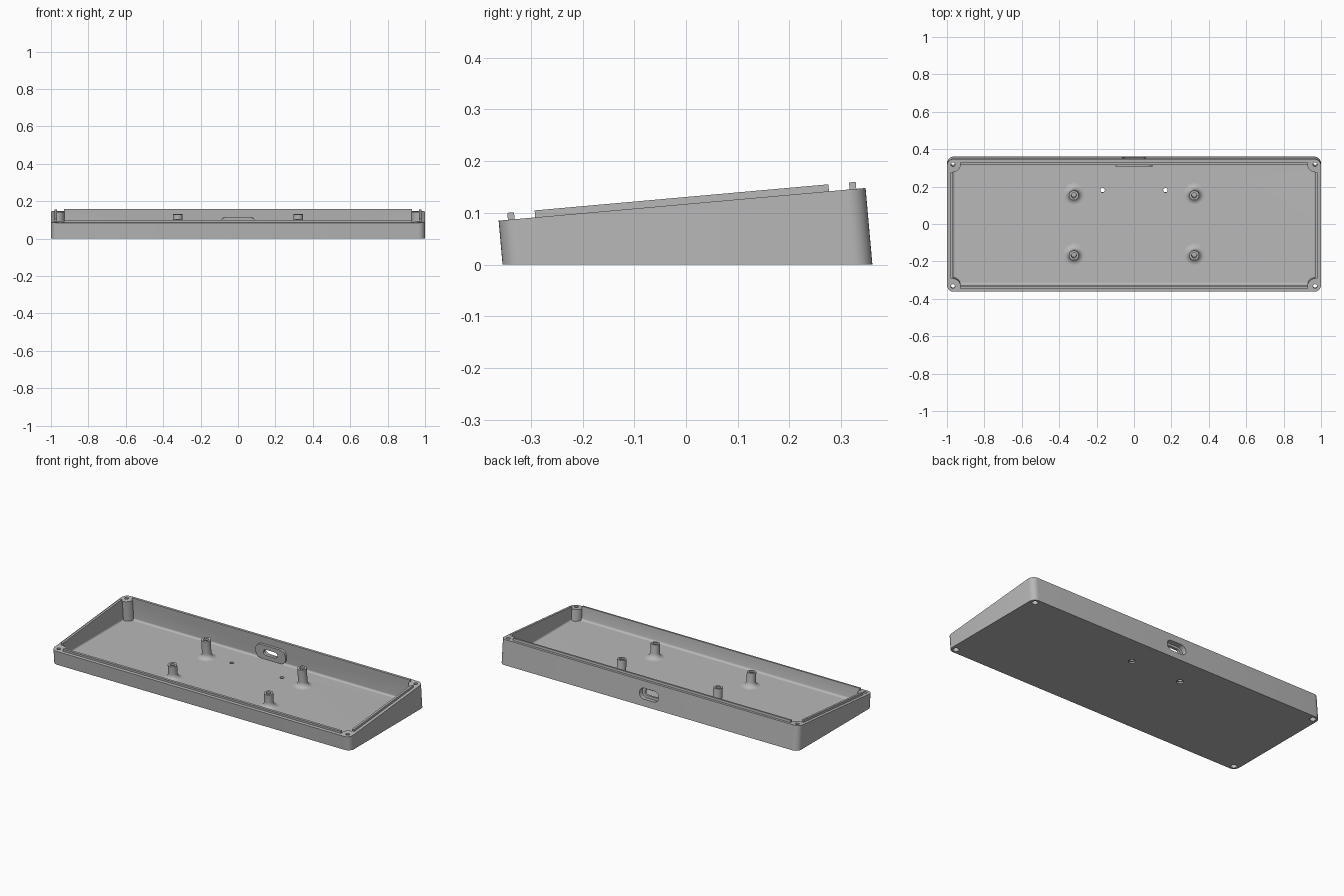
import bpy, bmesh, math
from mathutils import Vector

if "Cube" in bpy.data.objects:
    bpy.data.objects.remove(bpy.data.objects["Cube"])

# Tilted frame: u = x, v = depth along the sloped rim, w = normal to the rim (rim is w = 0)
TILT = math.radians(5.08)
C, S = math.cos(TILT), math.sin(TILT)
OY, OZ = -0.0075, 0.1165
FLOOR = 0.021

grey = bpy.data.materials.new("case_grey")
grey.diffuse_color = (0.48, 0.48, 0.48, 1)
grey.use_nodes = True
grey.node_tree.nodes["Principled BSDF"].inputs["Base Color"].default_value = grey.diffuse_color


def place(u, v, w):
    return Vector((u, OY + v * C - w * S, OZ + v * S + w * C))


def ring(outline, w=None, z=None):
    """Outline carried to a rim-parallel level w, or along the tilt to a world height z."""
    return [place(u, v, w if z is None else (z - OZ - v * S) / C) for u, v in outline]


def rounded(hx, hy, r, cx=0, cy=0, n=8):
    pts = []
    for q, (sx, sy) in enumerate(((1, 1), (-1, 1), (-1, -1), (1, -1))):
        for i in range(n + 1):
            a = math.pi / 2 * (q + i / n)
            pts.append((cx + sx * (hx - r) + r * math.cos(a),
                        cy + sy * (hy - r) + r * math.sin(a)))
    return pts


def circle(r, cx, cy, n=32):
    return [(cx + r * math.cos(2 * math.pi * i / n), cy + r * math.sin(2 * math.pi * i / n))
            for i in range(n)]


def loft(name, rings):
    bm = bmesh.new()
    loops = [[bm.verts.new(p) for p in r] for r in rings]
    n = len(loops[0])
    for a, b in zip(loops, loops[1:]):
        for i in range(n):
            j = (i + 1) % n
            bm.faces.new((a[i], a[j], b[j], b[i]))
    bm.faces.new(loops[0][::-1])
    bm.faces.new(loops[-1])
    bmesh.ops.recalc_face_normals(bm, faces=bm.faces)
    me = bpy.data.meshes.new(name)
    bm.to_mesh(me)
    bm.free()
    me.materials.append(grey)
    ob = bpy.data.objects.new(name, me)
    bpy.context.collection.objects.link(ob)
    return ob


def cut(ob, cutter):
    m = ob.modifiers.new("cut", 'BOOLEAN')
    m.operation, m.solver, m.object = 'DIFFERENCE', 'EXACT', cutter
    bpy.context.view_layer.objects.active = ob
    bpy.ops.object.modifier_apply(modifier=m.name)
    bpy.data.objects.remove(cutter, do_unlink=True)


def across(hx, hw, r, cw, v0, v1, name):
    """Rounded plate or slot running along the depth direction."""
    pts = rounded(hx, hw, r, 0, cw)
    return loft(name, [[place(u, v, w) for u, w in pts] for v in (v0, v1)])


# Outer shell
shell = rounded(1.0, 0.356, 0.036)
case = loft("case_body", [ring(shell, z=0), ring(shell, w=0)])

# Cavity with a small fillet at the floor, keeping the corner posts
f = 0.012
rings = []
for k in range(5):
    t = math.pi / 2 * (1 - k / 4)
    d = f * (1 - math.cos(t))
    rings.append(ring(rounded(0.969 - d, 0.325 - d, 0.018 - d), z=FLOOR + f * (1 - math.sin(t))))
rings.append(ring(rounded(0.969, 0.325, 0.018), w=0.08))
cavity = loft("cavity_cutter", rings)
corners = [(sx * 0.968, sy * 0.3265) for sx in (-1, 1) for sy in (-1, 1)]
for cx, cy in corners:
    p = circle(0.041, cx, cy)
    cut(cavity, loft("post_cutter", [ring(p, z=-0.05), ring(p, w=0.2)]))
cut(case, cavity)

# Corner screw holes with wider pockets from below
for cx, cy in corners:
    wide, thin = circle(0.017, cx, cy), circle(0.011, cx, cy)
    cut(case, loft("screw_cutter", [ring(wide, z=-0.03), ring(wide, z=0.035),
                                    ring(thin, z=0.035), ring(thin, w=0.05)]))

# Two small countersunk floor holes
for sx in (-1, 1):
    wide, thin = circle(0.019, sx * 0.168, 0.179), circle(0.012, sx * 0.168, 0.179)
    cut(case, loft("floor_hole_cutter", [ring(wide, z=-0.02), ring(wide, z=0.009),
                                         ring(thin, z=0.009), ring(thin, z=0.06)]))

# Cable port: recess in the back wall and inner plate with slot
cut(case, across(0.065, 0.032, 0.0319, -0.075, 0.30, 0.40, "port_cutter"))
plate = across(0.1, 0.044, 0.036, -0.075, 0.312, 0.3275, "port_plate")
cut(plate, across(0.047, 0.018, 0.0179, -0.075, 0.29, 0.35, "slot_cutter"))

# Standoffs with flared feet and blind holes
r0, f = 0.026, 0.03
for sx in (-1, 1):
    for sy in (-1, 1):
        cx, cy = sx * 0.322, sy * 0.161
        rings = [ring(circle(r0 + f, cx, cy), z=0.014)]
        for k in range(7):
            t = math.pi / 2 * (1 - k / 6)
            rings.append(ring(circle(r0 + f - f * math.cos(t), cx, cy),
                              z=FLOOR + f - f * math.sin(t)))
        rings.append(ring(circle(r0, cx, cy), w=0))
        post = loft("standoff", rings)
        hole = circle(0.014, cx, cy)
        cut(post, loft("hole_cutter", [ring(hole, w=-0.06), ring(hole, w=0.05)]))


# Alignment lips along the inner rim
def lip(name, u0, u1, v0, v1):
    pts = [(u0, v0), (u1, v0), (u1, v1), (u0, v1)]
    loft(name, [ring(pts, w=0), ring(pts, w=0.0135)])


lip("front_lip", -0.93, 0.93, -0.338, -0.325)
lip("back_lip", -0.93, 0.93, 0.325, 0.338)
lip("left_lip", -0.982, -0.969, -0.285, 0.285)
lip("right_lip", 0.969, 0.982, -0.285, 0.285)

# Smooth the round surfaces, keep edges sharp
bpy.ops.object.select_all(action='SELECT')
bpy.context.view_layer.objects.active = case
bpy.ops.object.shade_smooth_by_angle(angle=math.radians(30))
